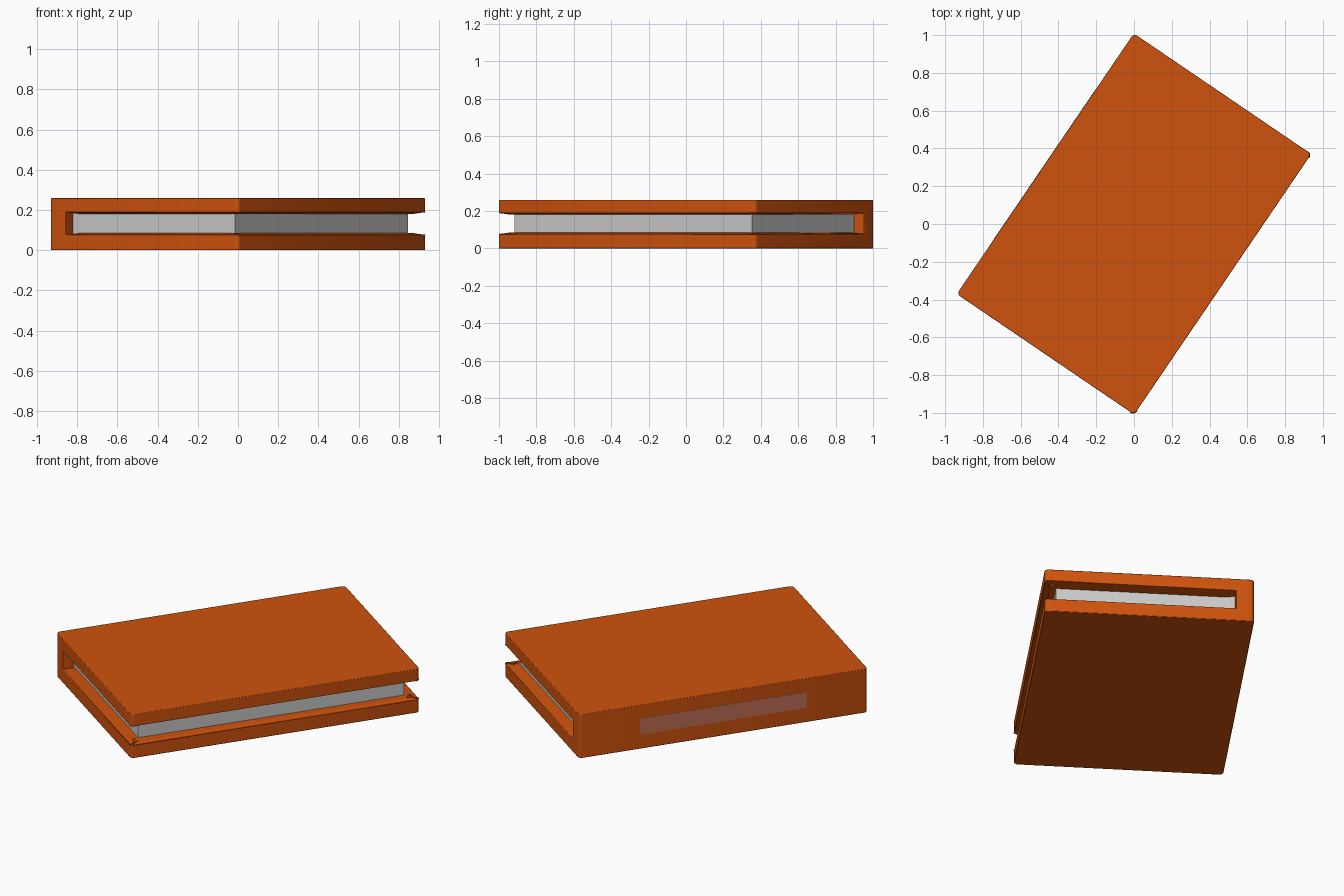
import bpy, bmesh, math
from mathutils import Matrix

if "Cube" in bpy.data.objects:
    bpy.data.objects.remove(bpy.data.objects["Cube"])

A, B, H = 0.834, 0.568, 0.26          # half length, half width, thickness
LOW, HIGH, SPINE = 0.077, 0.189, 0.471  # slot heights, inner spine face
TURN = Matrix.Rotation(math.atan2(0.827, 0.562), 4, 'Z')


def material(name, rgb):
    m = bpy.data.materials.new(name)
    m.diffuse_color = (*rgb, 1)
    m.use_nodes = True
    m.node_tree.nodes["Principled BSDF"].inputs["Base Color"].default_value = m.diffuse_color
    return m


def finish(name, bm, mat=None, bevel=0, segments=2):
    bmesh.ops.recalc_face_normals(bm, faces=bm.faces)
    bm.transform(TURN)
    me = bpy.data.meshes.new(name)
    bm.to_mesh(me)
    bm.free()
    ob = bpy.data.objects.new(name, me)
    bpy.context.collection.objects.link(ob)
    if mat:
        me.materials.append(mat)
    if bevel:
        mod = ob.modifiers.new("soft_edges", 'BEVEL')
        mod.width, mod.segments = bevel, segments
        mod.limit_method, mod.angle_limit = 'ANGLE', math.radians(40)
    bpy.context.view_layer.objects.active = ob
    ob.select_set(True)
    bpy.ops.object.shade_smooth_by_angle(angle=math.radians(30))
    ob.select_set(False)
    return ob


def box(name, x0, x1, y0, y1, z0, z1, mat=None, bevel=0):
    bm = bmesh.new()
    bmesh.ops.create_cube(bm, size=1)
    for v in bm.verts:
        v.co = (x1 if v.co.x > 0 else x0, y1 if v.co.y > 0 else y0, z1 if v.co.z > 0 else z0)
    return finish(name, bm, mat, bevel)


orange = material("cover_orange", (0.62, 0.085, 0.004))
mauve = material("label_mauve", (0.54, 0.16, 0.1))

# Book cover: C-shaped profile extruded along the spine
profile = [(-B, 0), (B, 0), (B, H), (-B, H), (-B, HIGH), (SPINE, HIGH), (SPINE, LOW), (-B, LOW)]
bm = bmesh.new()
face = bm.faces.new([bm.verts.new((-A, y, z)) for y, z in profile])
ext = bmesh.ops.extrude_face_region(bm, geom=[face])
for v in ext["geom"]:
    if isinstance(v, bmesh.types.BMVert):
        v.co.x = A
bmesh.ops.recalc_face_normals(bm, faces=bm.faces)

# Rounded outer corners
corners = [e for e in bm.edges
           if abs(e.verts[0].co.z - e.verts[1].co.z) > 0.01
           and (e.verts[0].co.xy - e.verts[1].co.xy).length < 1e-4
           and abs(abs(e.verts[0].co.y) - B) < 1e-4]
bmesh.ops.bevel(bm, geom=corners, offset=0.022, segments=4, profile=0.5, affect='EDGES')

# Inner cover faces thicken slightly towards the pages
inner = [f for f in bm.faces if abs(f.normal.z) > 0.9
         and 0.05 < f.calc_center_median().z < 0.21]
bmesh.ops.inset_individual(bm, faces=inner, thickness=0.07, depth=0.008)
finish("book_cover", bm, orange, 0.004)

# Page block
box("page_block", -0.767, 0.767, -0.502, SPINE + 0.005, LOW - 0.005, HIGH + 0.005)

# Blank label on the spine
box("spine_label", -0.482, 0.482, B - 0.01, B + 0.001, 0.085, 0.18, mauve)
